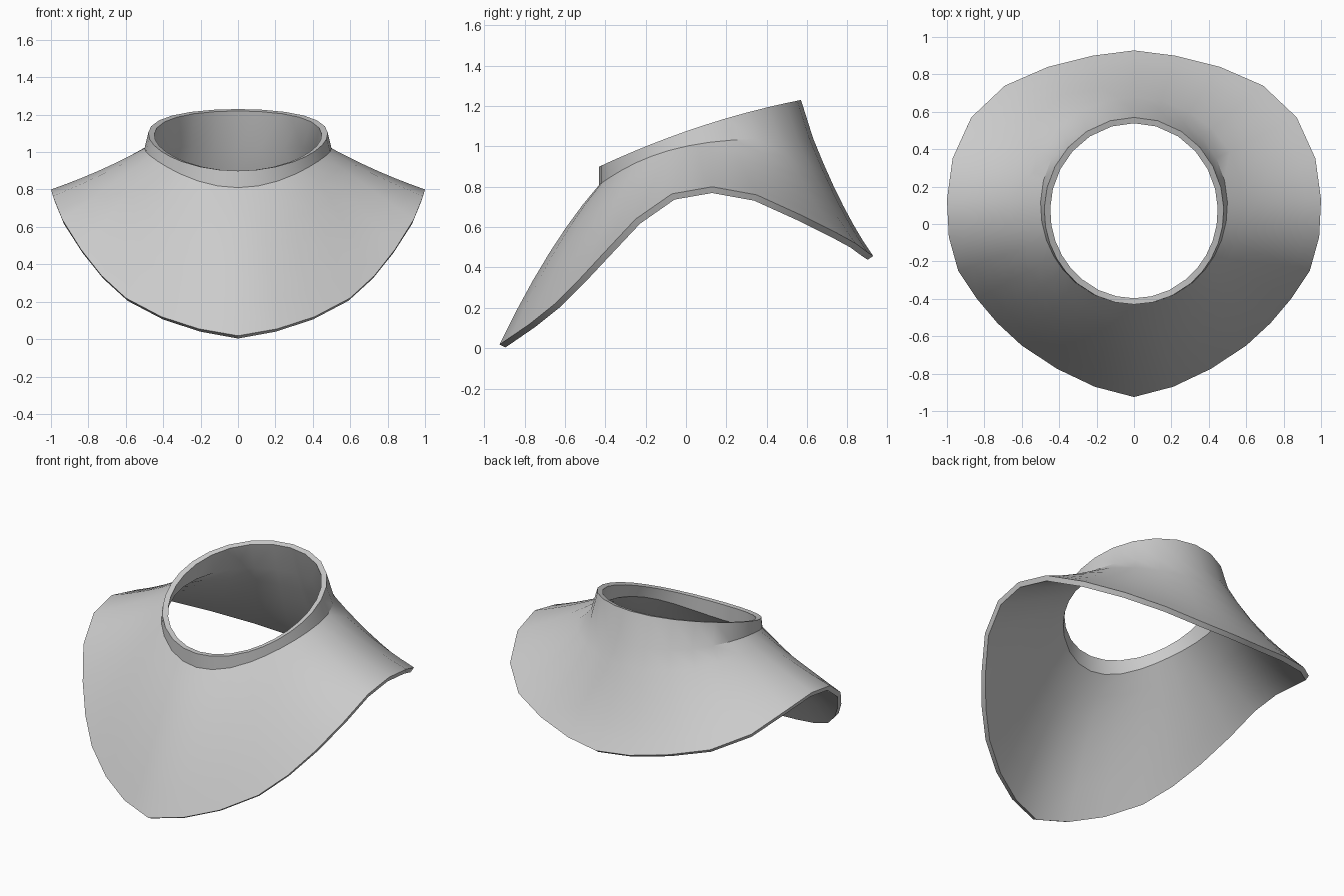
import bpy, bmesh, math

if "Cube" in bpy.data.objects:
    bpy.data.objects.remove(bpy.data.objects["Cube"])

# Lower rim, right half from front to back (x, y, z)
RIM = [(0, -.925, .018), (.21, -.87, .055), (.41, -.775, .12), (.60, -.65, .22),
       (.73, -.53, .34), (.84, -.40, .48), (.94, -.25, .64), (.99, -.07, .765),
       (1.0, .13, .80), (.97, .35, .76), (.87, .57, .66), (.69, .74, .575),
       (.46, .84, .52), (.22, .90, .475), (0, .928, .457)]
ROWS = 6


def neck_base(a):
    # Crease where the collar meets the shoulders
    y = .10 + .53 * math.sin(a)
    z = .81 + .23 * (1 - max(0, (.63 - y) / 1.06) ** 3.4)
    return (.50 * math.cos(a), y, z)


def neck_top(a):
    # Tilted upper lip of the collar
    y = .07 + .50 * math.sin(a)
    return (.48 * math.cos(a), y, 1.075 + .349 * y - .135 * y * y)


def column(p):
    # One strip of points from the lip down to the rim
    a = math.atan2(p[1] - .1, p[0])
    s = math.sin(a)
    bulge = -.012 + (.07 if s < 0 else -.03) * s * s
    base = neck_base(a)
    pts = [neck_top(a), base]
    for k in range(1, ROWS + 1):
        t = k / ROWS
        x, y, z = (base[j] + (p[j] - base[j]) * t for j in range(3))
        pts.append((x, y, z + 4 * t * (1 - t) * bulge))
    return pts


# Full loop: right half plus its mirror image
loop = RIM + [(-x, y, z) for x, y, z in RIM[-2:0:-1]]
bm = bmesh.new()
cols = [[bm.verts.new(c) for c in column(p)] for p in loop]
for i, a in enumerate(cols):
    b = cols[(i + 1) % len(cols)]
    for k in range(len(a) - 1):
        bm.faces.new((a[k], a[k + 1], b[k + 1], b[k]))
bmesh.ops.recalc_face_normals(bm, faces=bm.faces)
bm.faces.ensure_lookup_table()
f = bm.faces[0]
if f.normal.y > 0:  # first face is at the front, so it must face -y
    bmesh.ops.reverse_faces(bm, faces=bm.faces)
mesh = bpy.data.meshes.new("neck_guard")
bm.to_mesh(mesh)
bm.free()
guard = bpy.data.objects.new("neck_guard", mesh)
bpy.context.collection.objects.link(guard)

# Plate thickness, grown inward
bpy.context.view_layer.objects.active = guard
guard.select_set(True)
sol = guard.modifiers.new("thickness", 'SOLIDIFY')
sol.thickness = .033
sol.offset = -1
bpy.ops.object.modifier_apply(modifier=sol.name)
bpy.ops.object.shade_smooth_by_angle(angle=math.radians(30))
